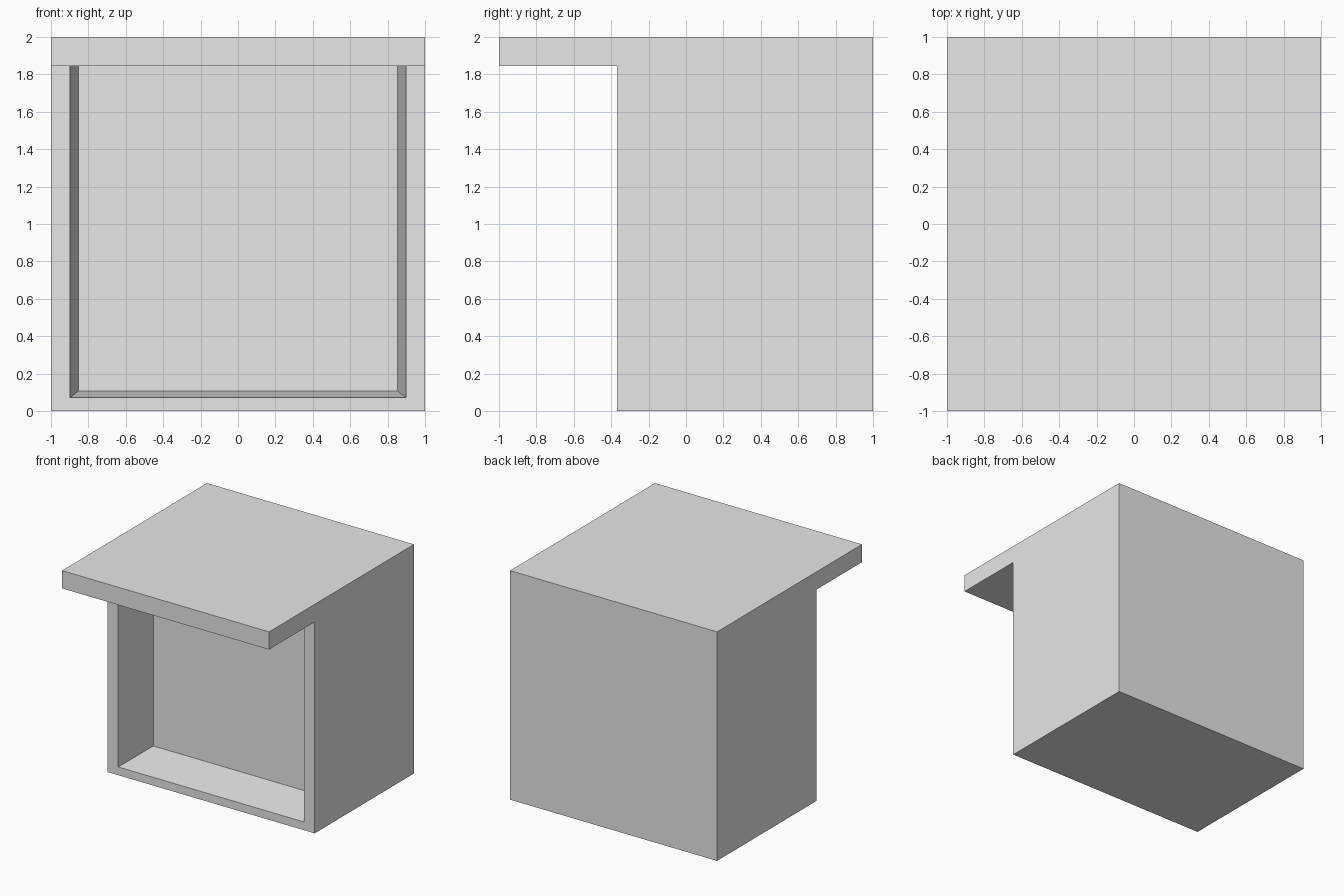
import bpy
import bmesh

cube = bpy.data.objects.get("Cube")
if cube:
    bpy.data.objects.remove(cube, do_unlink=True)

FRONT, RECESS_BACK = -0.37, 0.05
CEILING, TOP = 1.845, 2.0

grey = bpy.data.materials.new("plain grey")
grey.use_nodes = True
colour = (0.8, 0.8, 0.8, 1)
grey.diffuse_color = colour
grey.node_tree.nodes["Principled BSDF"].inputs["Base Color"].default_value = colour

bm = bmesh.new()


def u_path(half, y, bottom):
    """Open U of vertices: down the right, across the bottom, up the left."""
    return [bm.verts.new((x, y, z)) for x, z in
            ((-half, CEILING), (-half, bottom), (half, bottom), (half, CEILING))]


def strip(a, b):
    for i in range(len(a) - 1):
        bm.faces.new((a[i], a[i + 1], b[i + 1], b[i]))


# Front frame and tapered recess walls
outer = u_path(1, FRONT, 0)
rim = u_path(0.898, FRONT, 0.072)
back = u_path(0.853, RECESS_BACK, 0.107)
strip(outer, rim)
strip(rim, back)
bm.faces.new(back)

# Overhanging roof corners and the rear of the body
lip_low = [bm.verts.new((x, -1, CEILING)) for x in (-1, 1)]
lip_top = [bm.verts.new((x, -1, TOP)) for x in (-1, 1)]
rear_top = [bm.verts.new((x, 1, TOP)) for x in (-1, 1)]
rear_low = [bm.verts.new((x, 1, 0)) for x in (-1, 1)]
floor_front = [outer[1], outer[2]]

for a, b in ((lip_low, lip_top), (lip_top, rear_top),
             (rear_top, rear_low), (rear_low, floor_front)):
    strip(a, b)

# Side walls
for side, wall_top in ((0, outer[0]), (1, outer[3])):
    bm.faces.new((lip_low[side], lip_top[side], rear_top[side],
                  rear_low[side], floor_front[side], wall_top))

# Underside of the overhang, running on as the recess ceiling
bm.faces.new((lip_low[0], outer[0], rim[0], back[0],
              back[3], rim[3], outer[3], lip_low[1]))

bmesh.ops.recalc_face_normals(bm, faces=bm.faces[:])
mesh = bpy.data.meshes.new("booth_with_overhang")
bm.to_mesh(mesh)
bm.free()
mesh.materials.append(grey)
booth = bpy.data.objects.new("booth_with_overhang", mesh)
bpy.context.collection.objects.link(booth)
